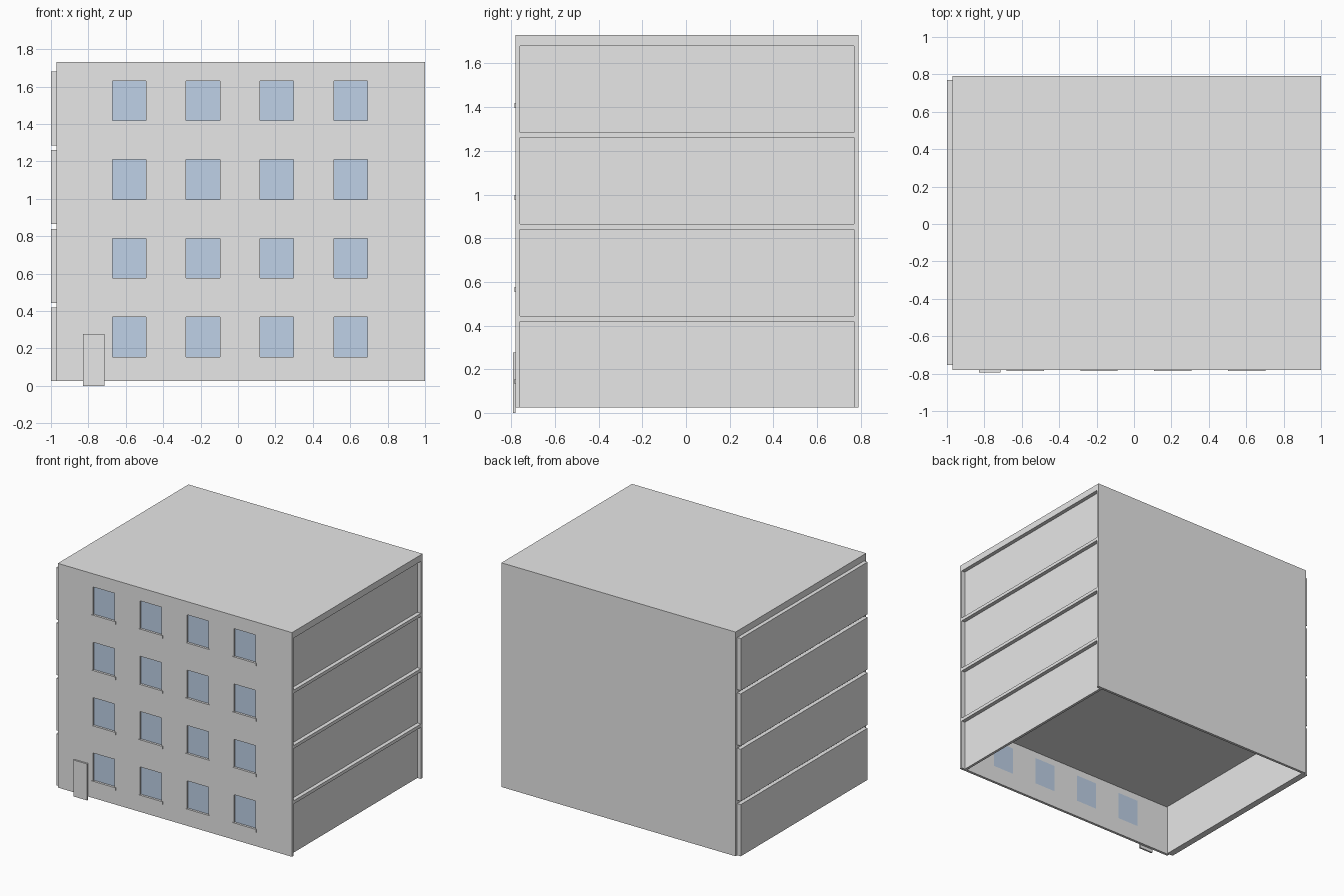
import bpy
import bmesh

if "Cube" in bpy.data.objects:
    bpy.data.objects.remove(bpy.data.objects["Cube"])


def material(name, rgb):
    m = bpy.data.materials.new(name)
    m.use_nodes = True
    m.diffuse_color = (*rgb, 1)
    m.node_tree.nodes["Principled BSDF"].inputs["Base Color"].default_value = (*rgb, 1)
    return m


concrete = material("concrete grey", (0.8, 0.8, 0.8))
glass = material("window blue", (0.52, 0.64, 0.8))


def finish(name, bm, mat):
    bmesh.ops.recalc_face_normals(bm, faces=bm.faces)
    mesh = bpy.data.meshes.new(name)
    bm.to_mesh(mesh)
    bm.free()
    mesh.materials.append(mat)
    ob = bpy.data.objects.new(name, mesh)
    bpy.context.collection.objects.link(ob)
    return ob


def box(name, x, y, z, mat=concrete):
    bm = bmesh.new()
    bmesh.ops.create_cube(bm, size=1)
    for v in bm.verts:
        v.co = [(r[0] + r[1]) / 2 + c * (r[1] - r[0]) for r, c in zip((x, y, z), v.co)]
    return finish(name, bm, mat)


# Overall limits
X0, X1 = -0.97, 1.0
Y0, Y1 = -0.78, 0.79
Z0, Z1 = 0.025, 1.73
T, STOREY = 0.02, 0.421
columns = [-0.582, -0.187, 0.208, 0.602]
sills = [0.155 + STOREY * i for i in range(4)]
HALF, TALL = 0.09, 0.212

# Front wall: a grid of faces with the window cells left out
xs = [X0] + [c + s * HALF for c in columns for s in (-1, 1)] + [X1]
zs = [Z0] + [b + d for b in sills for d in (0, TALL)] + [Z1]
bm = bmesh.new()
grid = [[bm.verts.new((x, Y0, z)) for x in xs] for z in zs]
for j in range(len(zs) - 1):
    for i in range(len(xs) - 1):
        if not (i % 2 and j % 2):
            bm.faces.new((grid[j][i], grid[j][i + 1], grid[j + 1][i + 1], grid[j + 1][i]))
front = finish("front_wall", bm, concrete)
for p in front.data.polygons:
    if p.normal.y > 0:
        p.flip()
thick = front.modifiers.new("thickness", "SOLIDIFY")
thick.thickness = T
thick.offset = -1

# Back wall and roof
box("back_wall", (X0, X1), (Y1 - T, Y1), (Z0, Z1))
box("roof", (X0, X1), (Y0 + T, Y1 - T), (1.68, Z1))

# Each storey: floor slab edge, set-back wall on one side, raised panel on the other
for i in range(4):
    bottom = Z0 if i == 0 else 0.022 + STOREY * i
    top = 0.418 + STOREY * i
    inner = (Y0 + T, Y1 - T)
    box(f"set_back_wall_{i + 1}", (X1 - 0.05, X1 - 0.03), inner, (bottom, top))
    box(f"raised_panel_{i + 1}", (-1.0, X0 + T), (-0.755, 0.77), (bottom, top))
    if i < 3:
        box(f"floor_slab_{i + 1}", (X0, X1), inner, (top, top + 0.025))

# Windows and sills
for j, b in enumerate(sills):
    for i, c in enumerate(columns):
        tag = f"{j + 1}_{i + 1}"
        box("window_" + tag, (c - HALF, c + HALF), (Y0 + T - 0.008, Y0 + T), (b, b + TALL), glass)
        box("sill_" + tag, (c - 0.1, c + 0.1), (Y0 - 0.005, Y0 + T), (b - 0.022, b))

# Entrance door
box("door", (-0.83, -0.715), (Y0 - 0.013, Y0), (0, 0.277))
